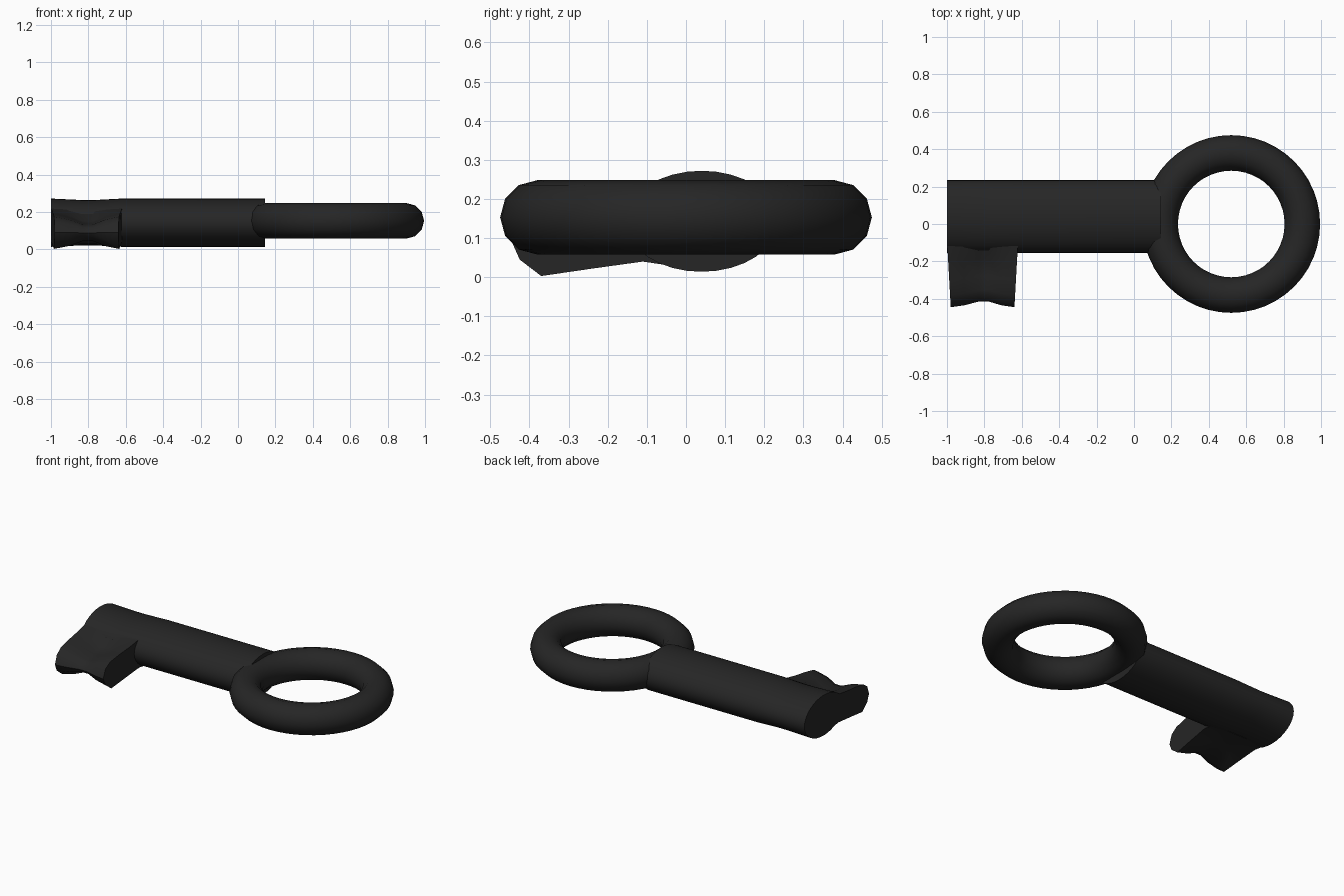
import bpy, bmesh, math

if "Cube" in bpy.data.objects:
    bpy.data.objects.remove(bpy.data.objects["Cube"])

black = bpy.data.materials.new("black iron")
black.diffuse_color = (0.019, 0.019, 0.019, 1)
black.use_nodes = True
black.node_tree.nodes["Principled BSDF"].inputs["Base Color"].default_value = black.diffuse_color


def finish(obj, name, angle):
    obj.name = name
    obj.data.materials.clear()
    obj.data.materials.append(black)
    bpy.ops.object.select_all(action='DESELECT')
    obj.select_set(True)
    bpy.context.view_layer.objects.active = obj
    bpy.ops.object.shade_smooth_by_angle(angle=math.radians(angle))


def loft(name, sections, angle):
    """Skin a row of closed sections and cap both ends."""
    bm = bmesh.new()
    rows = [[bm.verts.new(p) for p in s] for s in sections]
    n = len(rows[0])
    for a, b in zip(rows, rows[1:]):
        for i in range(n):
            j = (i + 1) % n
            bm.faces.new((a[i], a[j], b[j], b[i]))
    bm.faces.new(rows[0])
    bm.faces.new(rows[-1])
    bmesh.ops.recalc_face_normals(bm, faces=bm.faces)
    mesh = bpy.data.meshes.new(name)
    bm.to_mesh(mesh)
    bm.free()
    obj = bpy.data.objects.new(name, mesh)
    bpy.context.collection.objects.link(obj)
    finish(obj, name, angle)


# Ring handle
bpy.ops.mesh.primitive_torus_add(major_radius=0.38, minor_radius=0.095,
                                 major_segments=48, minor_segments=12,
                                 location=(0.52, 0, 0.153))
finish(bpy.context.object, "ring_handle", 45)


# Oval shaft, slightly waisted above the bit
def oval(x, height):
    return [(x, 0.04 + 0.195 * math.cos(t), 0.143 + height * math.sin(t))
            for t in (math.tau * i / 32 for i in range(32))]


loft("shaft", [oval(x, h) for x, h in ((-1, 0.129), (-0.83, 0.121), (-0.77, 0.121),
                                       (-0.62, 0.129), (0.145, 0.129))], 40)

# Bit: side profile (y, z), pinched in the middle to form the groove
profile = [(-0.03, 0.23), (-0.12, 0.218), (-0.2, 0.203), (-0.3, 0.19), (-0.38, 0.175),
           (-0.425, 0.145), (-0.445, 0.09), (-0.425, 0.045), (-0.37, 0.003),
           (-0.24, 0.022), (-0.11, 0.04), (-0.03, 0.028)]


def bit_section(x, pinch):
    pts = []
    for y, z in profile:
        reach = min(1, max(0, (-0.1 - y) / 0.11))
        px = -0.81 + (x + 0.81) * (1 - 0.1 * max(0, -y - 0.1) / 0.34)
        py = y * (1 - 0.07 * pinch * reach)
        pz = z + (0.088 - z) * 0.5 * pinch * reach
        pts.append((px, py, pz))
    return pts


loft("bit", [bit_section(x, p) for x, p in ((-0.999, 0), (-0.915, 0.35), (-0.83, 1),
                                            (-0.775, 1), (-0.7, 0.35), (-0.62, 0))], 40)
